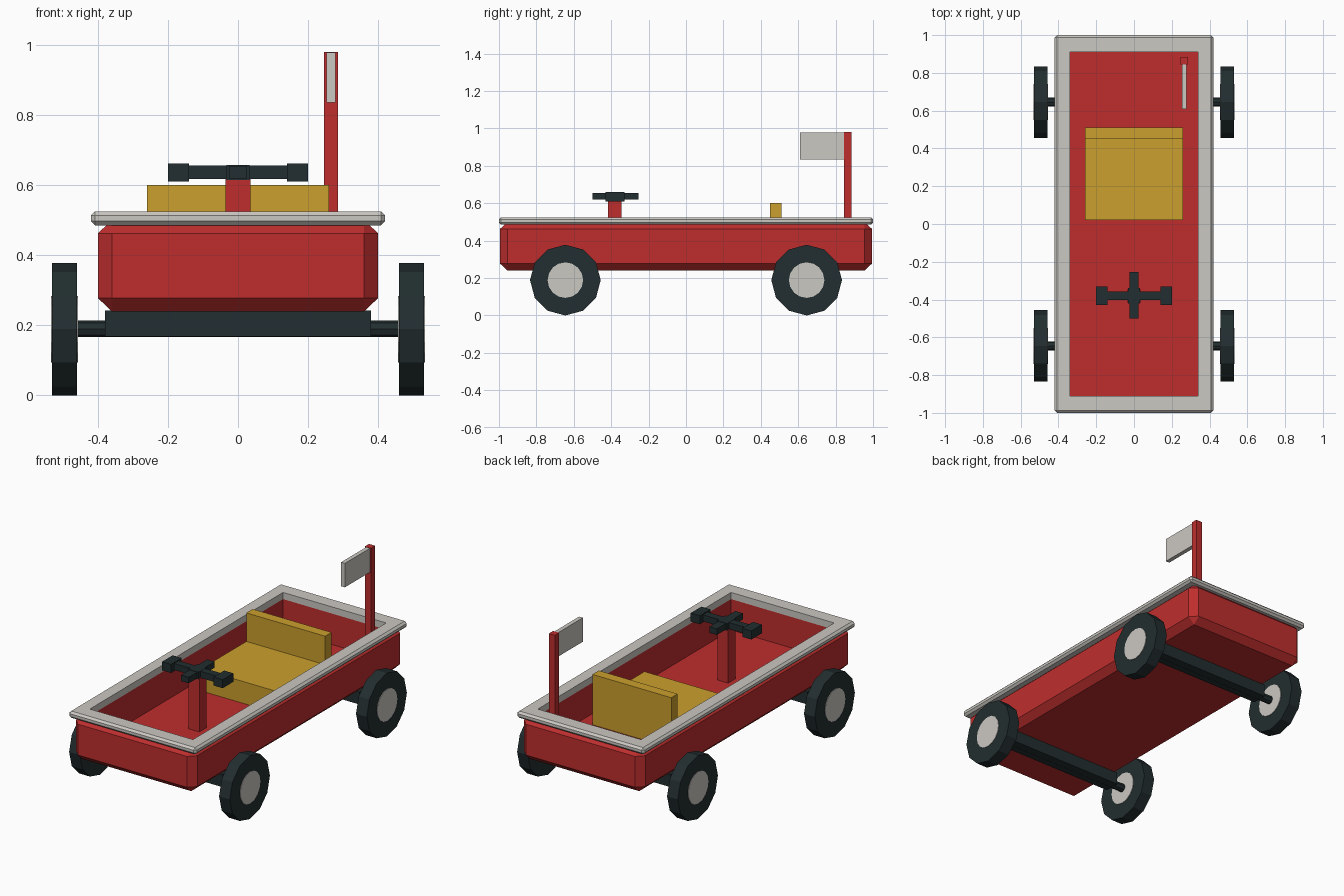
import bpy
import bmesh
import math
from mathutils import Matrix

cube = bpy.data.objects.get("Cube")
if cube:
    bpy.data.objects.remove(cube, do_unlink=True)


def material(name, rgb):
    mat = bpy.data.materials.new(name)
    mat.use_nodes = True
    color = (*rgb, 1)
    mat.diffuse_color = color
    mat.node_tree.nodes["Principled BSDF"].inputs["Base Color"].default_value = color
    return mat


RED = material("red_paint", (0.52, 0.027, 0.027))
GREY = material("pale_grey", (0.60, 0.58, 0.54))
YELLOW = material("mustard_yellow", (0.60, 0.35, 0.026))
DARK = material("dark_rubber", (0.016, 0.027, 0.029))


def finish(name, bm, mat):
    bmesh.ops.remove_doubles(bm, verts=bm.verts, dist=1e-5)
    bmesh.ops.recalc_face_normals(bm, faces=bm.faces)
    mesh = bpy.data.meshes.new(name)
    bm.to_mesh(mesh)
    bm.free()
    mesh.materials.append(mat)
    obj = bpy.data.objects.new(name, mesh)
    bpy.context.collection.objects.link(obj)
    return obj


def box(name, low, high, mat):
    bm = bmesh.new()
    bmesh.ops.create_cube(bm, size=1)
    for v in bm.verts:
        v.co = [(a + b) / 2 + c * (b - a) for a, b, c in zip(low, high, v.co)]
    return finish(name, bm, mat)


def cylinder_x(name, radius, x0, x1, y, z, sides, mat):
    """Cylinder lying along x with a corner pointing straight up."""
    bm = bmesh.new()
    bmesh.ops.create_cone(bm, cap_ends=True, segments=sides, radius1=radius,
                          radius2=radius, depth=abs(x1 - x0))
    turn = Matrix.Rotation(math.pi / 2, 4, 'Y')
    bm.transform(Matrix.Translation(((x0 + x1) / 2, y, z)) @ turn)
    return finish(name, bm, mat)


def stacked_loops(name, loops, mat, closed):
    """Bridge rectangular loops (half x, half y, z, corner chamfer)."""
    bm = bmesh.new()
    rings = []
    for hx, hy, z, c in loops:
        points = []
        for sx, sy in ((1, 1), (-1, 1), (-1, -1), (1, -1)):
            pair = [(sx * hx, sy * (hy - c), z), (sx * (hx - c), sy * hy, z)]
            points += pair if sx * sy > 0 else pair[::-1]
        rings.append([bm.verts.new(p) for p in points])
    pairs = list(zip(rings, rings[1:]))
    if closed:
        pairs.append((rings[-1], rings[0]))
    else:
        bm.faces.new(rings[0])
        bm.faces.new(rings[-1])
    for a, b in pairs:
        for i in range(8):
            j = (i + 1) % 8
            bm.faces.new((a[i], a[j], b[j], b[i]))
    bmesh.ops.remove_doubles(bm, verts=bm.verts, dist=1e-5)
    bmesh.ops.dissolve_degenerate(bm, edges=bm.edges, dist=1e-5)
    return finish(name, bm, mat)


# Open tub with chamfered outer edges
FLOOR = 0.30
stacked_loops("tub", [
    (0.36, 0.955, 0.24, 0),
    (0.40, 0.995, 0.278, 0.04),
    (0.40, 0.995, 0.462, 0.04),
    (0.36, 0.955, 0.50, 0),
    (0.341, 0.911, 0.50, 0),
    (0.341, 0.911, FLOOR, 0),
], RED, False)

# Bevelled rim around the top edge
stacked_loops("rim", [
    (0.34, 0.91, 0.485, 0),
    (0.408, 0.988, 0.485, 0),
    (0.42, 1.0, 0.497, 0.012),
    (0.42, 1.0, 0.513, 0.012),
    (0.408, 0.988, 0.525, 0),
    (0.34, 0.91, 0.525, 0),
], GREY, True)

# Seat
box("seat_cushion", (-0.26, 0.02, FLOOR), (0.26, 0.45, 0.43), YELLOW)
box("seat_back", (-0.26, 0.45, FLOOR), (0.26, 0.51, 0.60), YELLOW)

# Steering post and handlebar
box("steering_post", (-0.036, -0.416, FLOOR), (0.036, -0.346, 0.618), RED)
box("handlebar", (-0.15, -0.402, 0.617), (0.15, -0.358, 0.656), DARK)
box("handlebar_cross_piece", (-0.025, -0.50, 0.619), (0.025, -0.255, 0.655), DARK)
box("handlebar_centre", (-0.033, -0.42, 0.614), (0.033, -0.34, 0.657), DARK)
for side, s in (("left", 1), ("right", -1)):
    xs = sorted((s * 0.14, s * 0.2))
    box(side + "_grip", (xs[0], -0.43, 0.61), (xs[1], -0.33, 0.661), DARK)

# Flag
box("flag_pole", (0.245, 0.845, FLOOR), (0.285, 0.885, 0.98), RED)
box("flag", (0.253, 0.61, 0.835), (0.278, 0.85, 0.978), GREY)

# Axles and wheels
for end, y in (("front", -0.645), ("rear", 0.645)):
    box(end + "_axle_beam", (-0.38, y - 0.045, 0.168), (0.38, y + 0.045, 0.242), DARK)
    cylinder_x(end + "_axle", 0.024, -0.47, 0.47, y, 0.19, 8, DARK)
    for side, s in (("left", 1), ("right", -1)):
        name = end + "_" + side
        cylinder_x(name + "_tyre", 0.189, s * 0.459, s * 0.53, y, 0.189, 12, DARK)
        cylinder_x(name + "_hub", 0.095, s * 0.456, s * 0.533, y, 0.189, 16, GREY)
